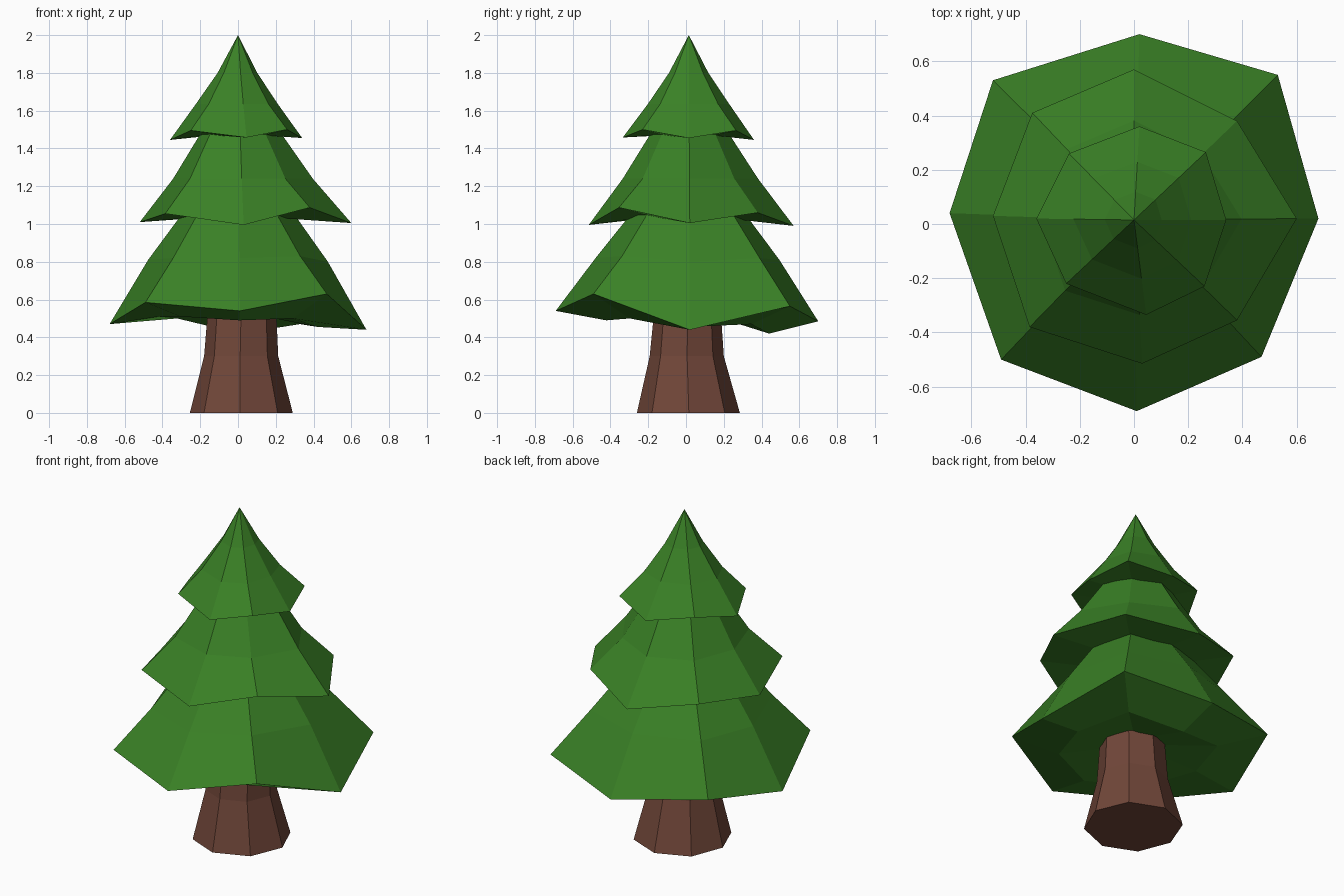
import bpy, bmesh

if "Cube" in bpy.data.objects:
    bpy.data.objects.remove(bpy.data.objects["Cube"])


def material(name, rgb):
    m = bpy.data.materials.new(name)
    m.diffuse_color = (*rgb, 1)
    m.use_nodes = True
    m.node_tree.nodes["Principled BSDF"].inputs["Base Color"].default_value = m.diffuse_color
    return m


green = material("needle green", (0.042, 0.22, 0.019))
brown = material("bark brown", (0.165, 0.062, 0.041))


def loft(name, rings, mat, apex=None):
    """Skin eight-sided rings from bottom to top, flat shaded, with closed ends."""
    bm = bmesh.new()
    loops = [[bm.verts.new(p) for p in r] for r in rings]
    n = len(loops[0])
    for a, b in zip(loops, loops[1:]):
        for i in range(n):
            j = (i + 1) % n
            bm.faces.new((a[i], a[j], b[j], b[i]))
    bm.faces.new(loops[0][::-1])
    if apex:
        tip = bm.verts.new(apex)
        for i in range(n):
            bm.faces.new((loops[-1][i], loops[-1][(i + 1) % n], tip))
    else:
        bm.faces.new(loops[-1])
    bmesh.ops.recalc_face_normals(bm, faces=bm.faces)
    me = bpy.data.meshes.new(name)
    bm.to_mesh(me)
    bm.free()
    me.materials.append(mat)
    ob = bpy.data.objects.new(name, me)
    bpy.context.collection.objects.link(ob)
    return ob


def scaled(rim, k, zs, cy=0.015):
    """A copy of a rim shrunk towards the axis; zs is one height or one per corner."""
    if not isinstance(zs, (list, tuple)):
        zs = [zs] * len(rim)
    return [(x * k, cy + (y - cy) * k, z) for (x, y, _), z in zip(rim, zs)]


# Rims run anticlockwise from the right: E, NE, N, NW, W, SW, S, SE
low = [(.68, .02, .44), (.53, .55, .565), (.02, .70, .485), (-.52, .53, .56),
       (-.68, .04, .47), (-.49, -.50, .585), (.01, -.69, .54), (.47, -.49, .63)]
mid = [(.60, .02, 1.005), (.38, .38, 1.06), (0, .57, .99), (-.375, .41, 1.06),
       (-.52, .03, 1.01), (-.385, -.38, 1.055), (.03, -.515, .995), (.38, -.355, 1.087)]
top = [(.34, .015, 1.455), (.265, .265, 1.495), (.02, .36, 1.445), (-.24, .26, 1.495),
       (-.36, .02, 1.445), (-.25, -.22, 1.495), (.045, -.335, 1.458), (.26, -.23, 1.50)]

# Bottom tier with sagging underside
loft("bottom_branches", [
    scaled(low, .2, .52),
    scaled(low, .62, [.455, .47, .42, .50, .51, .51, .49, .50]),
    low,
    scaled(low, .70, [.80, .82, .81, .82, .81, .82, .82, .83]),
    scaled(low, .45, 1.04),
    scaled(low, .34, 1.12)], green)

# Middle tier
loft("middle_branches", [
    scaled(mid, .45, 1.035),
    mid,
    scaled(mid, .66, 1.24),
    scaled(mid, .38, 1.48),
    scaled(mid, .28, 1.58)], green)

# Top tier
loft("top_branches", [
    scaled(top, .5, 1.47),
    top,
    scaled(top, .62, 1.635),
    scaled(top, .30, 1.80)], green, apex=(0, .015, 2.0))

# Flared trunk
base = [(.29, .015, 0), (.21, .205, 0), (.015, .285, 0), (-.18, .205, 0),
        (-.255, .01, 0), (-.18, -.18, 0), (.01, -.26, 0), (.21, -.18, 0)]
loft("trunk", [
    base,
    [(.015 + (x - .015) * .72, y * .72 - .005, .3) for x, y, _ in base],
    [(.02 + (x - .015) * .66, y * .64, .56) for x, y, _ in base]], brown)
